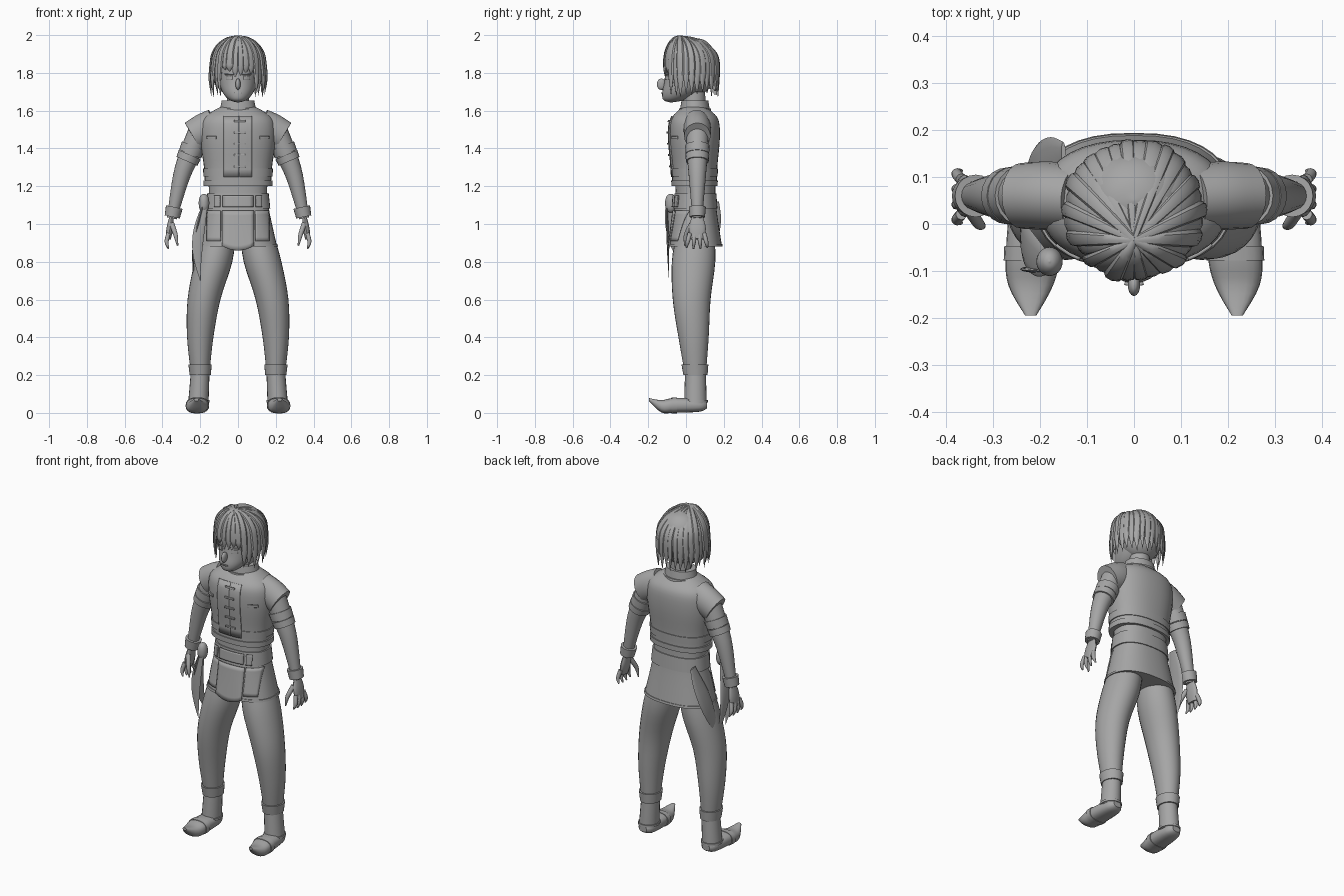
import bpy, bmesh, math, random
from mathutils import Vector
from mathutils.bvhtree import BVHTree

random.seed(4)
default_cube = bpy.data.objects.get("Cube")
if default_cube:
    bpy.data.objects.remove(default_cube)

grey = bpy.data.materials.new("plain_grey")
grey.use_nodes = True
grey.diffuse_color = (.38, .38, .38, 1)
grey.node_tree.nodes["Principled BSDF"].inputs["Base Color"].default_value = grey.diffuse_color

ACROSS = Vector((1, 0, 0))
DEEP = Vector((0, 1, 0))
UP = Vector((0, 0, 1))
shapes = {}


def finish(name, bm):
    """Turn the mesh into a smooth object that keeps its sharp edges."""
    bmesh.ops.recalc_face_normals(bm, faces=bm.faces)
    mesh = bpy.data.meshes.new(name)
    bm.to_mesh(mesh)
    bm.free()
    mesh.materials.append(grey)
    mesh.shade_smooth()
    mesh.set_sharp_from_angle(angle=math.radians(40))
    obj = bpy.data.objects.new(name, mesh)
    bpy.context.scene.collection.objects.link(obj)
    return obj


def blend(rows, amount):
    """Catmull-Rom point at a fraction of the whole run of stations."""
    last = len(rows) - 1
    place = amount * last
    i = min(int(place), last - 1)
    t = place - i
    a, b, c, d = (Vector(rows[min(max(i + k, 0), last)]) for k in (-1, 0, 1, 2))
    return b + t / 2 * (c - a + t * (2 * a - 5 * b + 4 * c - d + t * (3 * b - a - 3 * c + d)))


def tube(name, rows, ref=DEEP, axis=None, ratio=1, sides=20, power=2, side=1, detail=4):
    """Loft ovals through stations of x, y, z and radius; ratio gives the other radius."""
    shapes[name] = rows, dict(ref=ref, axis=axis, ratio=ratio, sides=sides, power=power, side=side)
    total = (len(rows) - 1) * detail
    points = [blend(rows, i / total) for i in range(total + 1)]
    centres = [Vector((p[0] * side, p[1], p[2])) for p in points]
    bm = bmesh.new()
    rings = []
    for i, centre in enumerate(centres):
        run = axis or (centres[min(i + 1, total)] - centres[max(i - 1, 0)]).normalized()
        u = (ref - run * ref.dot(run)).normalized()
        v = run.cross(u) * ratio
        radius = max(points[i][3], .001)
        ring = []
        for k in range(sides):
            c, s = (math.copysign(abs(w) ** (2 / power), w)
                    for w in (math.cos(math.tau * k / sides), math.sin(math.tau * k / sides)))
            ring.append(bm.verts.new(centre + radius * (u * c + v * s)))
        rings.append(ring)
    for low, high in zip(rings, rings[1:]):
        for k in range(sides):
            bm.faces.new((low[k], low[k - 1], high[k - 1], high[k]))
    bm.faces.new(rings[0])
    bm.faces.new(rings[-1])
    return finish(name, bm)


def wrap(name, source, start, end, margin):
    """Band around a finished tube between two fractions of its length."""
    rows, options = shapes[source]
    ends = [blend(rows, t) + Vector((0, 0, 0, margin)) for t in (start, end)]
    return tube(name, ends, detail=1, **options)


def column(name, y, profile, **options):
    """Upright part from pairs of height and half width."""
    return tube(name, [(0, y, z, r) for z, r in profile], ref=ACROSS, axis=UP, sides=36, **options)


def egg(name, x, y, z, radius, height, ratio, chin=0, side=1):
    """Upright egg whose lower end may lean to the front."""
    rows = []
    for k in range(9):
        t = -math.cos(math.pi * k / 8)
        size = radius * math.sqrt(max(0, 1 - abs(t) ** 2.4))
        rows.append((x, y - chin * min(t, 0) ** 2, z + height * t, size))
    return tube(name, rows, ref=ACROSS, axis=UP, ratio=ratio, sides=28, side=side)


def plate(name, target, x, half, low, high, lift=.003, dip=0):
    """Thin plate laid on the front of a part; its lower edge can dip in the middle."""
    mesh = target.data
    tree = BVHTree.FromPolygons([v.co for v in mesh.vertices], [tuple(p.vertices) for p in mesh.polygons])
    bm = bmesh.new()
    bmesh.ops.create_grid(bm, x_segments=8, y_segments=8, size=1)
    for v in bm.verts:
        u, w = v.co.x, (v.co.y + 1) / 2
        start = Vector((x + half * u, -1, low + (high - low) * w))
        hit = tree.ray_cast(start, DEEP)[0] or start
        v.co = hit - DEEP * lift - UP * dip * (1 - u * u) * (1 - w)
    obj = finish(name, bm)
    shell = obj.modifiers.new("thickness", "SOLIDIFY")
    shell.thickness = .008
    shell.offset = 0


# Torso, skirt and belt
vest = column("vest", .045, [(1.2, .175), (1.3, .18), (1.45, .2), (1.55, .19), (1.6, .13), (1.62, .09)],
              ratio=.67, power=2.3)
skirt = column("skirt", .05, [(1.22, .155), (1.1, .16), (.88, .207)], ratio=.68, power=2.4)
belt = wrap("belt", "skirt", .3, .55, .008)
wrap("skirt_hem", "skirt", .95, 1, .005)
wrap("vest_hem", "vest", 0, .08, .008)
wrap("vest_fold", "vest", .12, .19, .006)
plate("buckle_sash", belt, 0, .08, 1.09, 1.15, lift=.006)
plate("skirt_front", skirt, 0, .085, .885, 1.07, lift=.006, dip=.025)
plate("vest_placket", vest, -.035, .04, 1.25, 1.57)
plate("vest_overlap", vest, .04, .033, 1.25, 1.57)
for i in range(5):
    height = 1.3 + i * .06
    plate(f"toggle_{i}", vest, .01, .03, height, height + .01, lift=.009)

# Neck, head and face
column("neck", .045, [(1.58, .06), (1.74, .055)])
column("collar", .047, [(1.585, .1), (1.655, .086)], ratio=.82, detail=1)
wrap("collar_trim", "collar", .2, .4, .008)
head = egg("head", 0, .02, 1.81, .105, .167, 1.22, chin=.1)
egg("nose", 0, -.13, 1.74, .013, .03, 1.8)
plate("mouth", head, 0, .02, 1.69, 1.695)

# Hair: inner cap with tapering locks that fall from the crown
egg("hair_cap", 0, .05, 1.835, .125, .15, .9)


def hair_lock(name, phi, tip, width, swell):
    outward = Vector((math.sin(phi) * .134, -math.cos(phi) * .14, 0)) * swell
    crown = Vector((0, -.035, 1.85))
    rows = []
    for k in range(5):
        a = k / 4 * math.pi / 2
        reach, rise = math.sin(a), math.cos(a)
        spot = crown + outward * reach + DEEP * .065 * reach + UP * .138 * rise * swell
        rows.append((*spot, width * (1 + 2 * reach) / 3))
    x, y, z, r = rows[-1]
    rows.append((x * 1.05, y, (z + tip) / 2, width * .8))
    rows.append((x, y, tip, 0))
    tube(name, rows, ref=Vector((math.cos(phi), math.sin(phi), 0)), ratio=.55, sides=8, detail=3)


count = 30
for i in range(count):
    phi = math.tau * (i + .5) / count - math.pi
    turn = abs(math.degrees(phi))
    tip = 1.78 if turn < 12 else 1.8 if turn < 35 else 1.68
    hair_lock(f"hair_lock_{i}", phi, tip + random.uniform(-.01, .02),
              random.uniform(.016, .022), random.choice((.98, 1.01, 1.05)))

# Paired parts
for label, side in (("left", 1), ("right", -1)):
    def part(name, rows, **options):
        return tube(f"{label}_{name}", rows, side=side, **options)

    def strap(name, source, start, end, margin):
        return wrap(f"{label}_{name}", f"{label}_{source}", start, end, margin)

    # Face and clothing details
    plate(f"{label}_eyelid", head, side * .045, .023, 1.79, 1.796)
    plate(f"{label}_eye", head, side * .045, .016, 1.765, 1.785, lift=.001)
    plate(f"{label}_eyebrow", head, side * .045, .023, 1.822, 1.828)
    egg(f"{label}_ear", .115, .035, 1.79, .015, .045, 1.8, side=side)
    plate(f"{label}_skirt_flap", skirt, side * .127, .036, .91, 1.07)
    plate(f"{label}_belt_loop", belt, side * .11, .015, 1.09, 1.15, lift=.008)
    plate(f"{label}_chest_tab", vest, side * .14, .025, 1.45, 1.465)

    # Arm and its bands
    part("sleeve_cap", [(.12, .055, 1.53, .07), (.18, .06, 1.5, .073), (.24, .06, 1.465, .07)], ratio=1.17)
    part("arm", [(.2, .06, 1.5, .06), (.25, .06, 1.38, .056), (.3, .06, 1.25, .045), (.35, .06, 1.03, .026)])
    strap("upper_armband", "arm", .25, .36, .007)
    strap("lower_armband", "arm", .37, .47, .008)
    strap("wristband", "arm", .89, .98, .014)

    # Hand
    part("palm", [(.35, .06, 1.05, .025), (.36, .06, .98, .045), (.37, .06, .92, .035)], ratio=.4)
    for i in range(4):
        fan = i - 1.5
        base = Vector((.368, .058 + fan * .025, .95, .012))
        bend = Vector((.01, fan * .008, -.045, -.001))
        curl = Vector((-.01, fan * .004, -.04 + abs(fan) * .006, -.007))
        part(f"finger_{i}", [base, base + bend, base + bend + curl], sides=10)
    part("thumb", [(.35, .03, 1, .014), (.33, 0, .94, .012), (.32, -.005, .885, .004)], sides=10)

    # Leg and shoe
    part("trouser_leg", [(.1, .05, .95, .1), (.13, .04, .8, .115), (.18, .03, .6, .1),
                         (.2, .04, .4, .08), (.2, .05, .2, .055)], axis=UP, ratio=.87, sides=28)
    strap("trouser_cuff", "trouser_leg", .91, 1, .009)
    part("ankle", [(.2, .05, .22, .055), (.21, .05, .05, .06)], axis=UP, ratio=.9)
    strap("ankle_strap", "ankle", .85, .95, .006)
    part("shoe", [(.21, .11, .04, .025), (.21, .07, .04, .05), (.215, -.06, .04, .058),
                  (.22, -.13, .035, .048), (.22, -.195, .07, .012)],
         ref=ACROSS, axis=-DEEP, ratio=.68, power=2.5)
    strap("shoe_strap", "shoe", .47, .55, .004)

# Scarf hung from the belt on the right hip
egg("scarf_knot", -.18, -.08, 1.11, .028, .05, 1.1)
for name, top, tip, width in (("front", (-.18, -.085, 1.12), (-.235, .03, .7), .045),
                              ("back", (-.15, .15, 1.12), (-.235, .03, .69), .055),
                              ("tail", (-.175, -.1, 1.1), (-.2, -.09, .7), .03)):
    rows = []
    for k in range(6):
        t = k / 5
        swing = Vector(top).lerp(Vector(tip), t ** 1.5)
        swing.z = top[2] + (tip[2] - top[2]) * t
        swing.x -= .03 * math.sin(math.pi * t)
        rows.append((*swing, width * math.sin(math.pi * (.15 + .85 * t))))
    tube(f"scarf_{name}", rows, ref=ACROSS if name == "tail" else DEEP, ratio=.2, sides=12)
